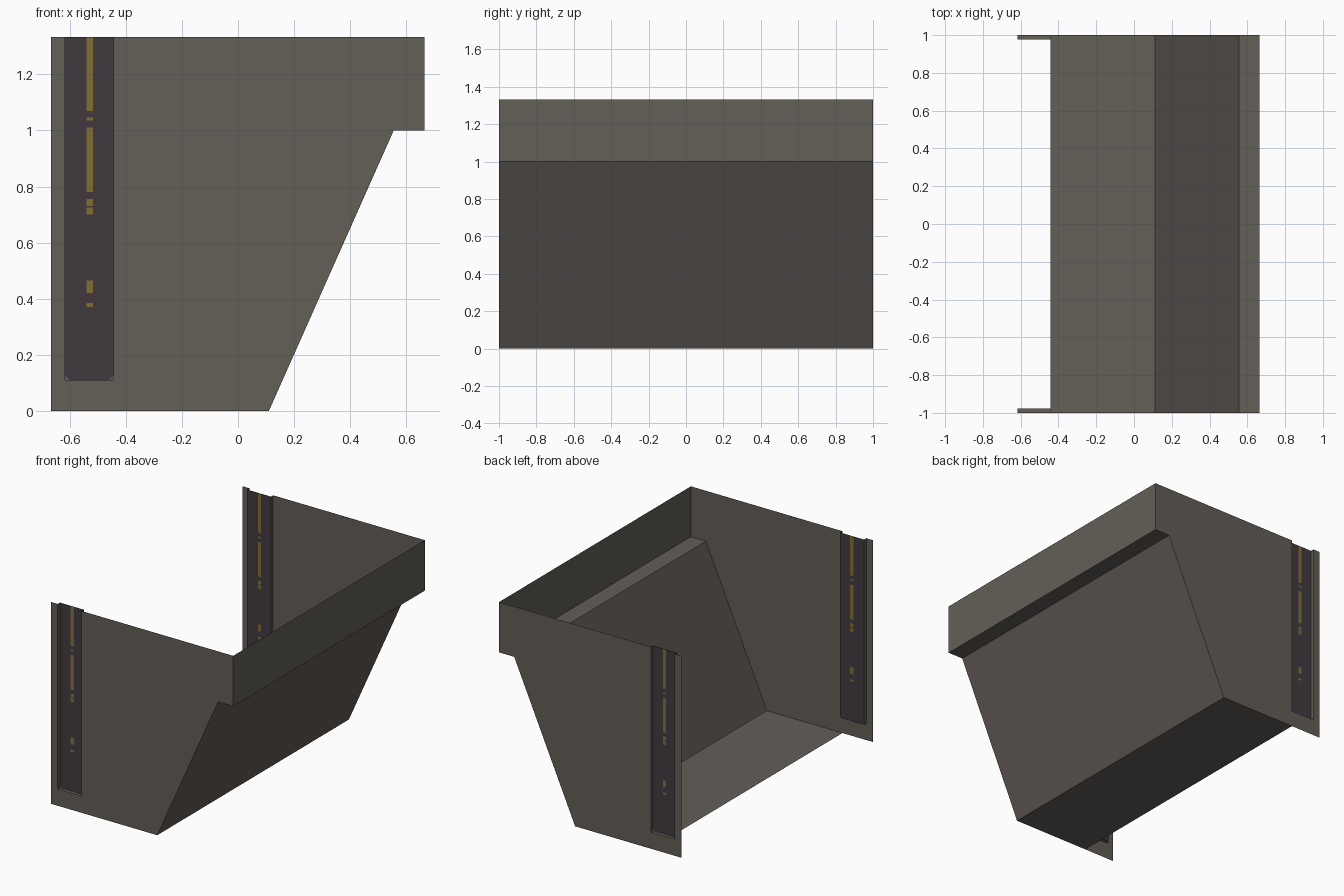
import bpy

if "Cube" in bpy.data.objects:
    bpy.data.objects.remove(bpy.data.objects["Cube"])

def mat(name, col):
    m = bpy.data.materials.new(name)
    m.diffuse_color = (*col, 1)
    m.use_nodes = True
    m.node_tree.nodes["Principled BSDF"].inputs["Base Color"].default_value = m.diffuse_color
    return m

GREY = mat("warm_grey", (0.125, 0.112, 0.095))
BROWN = mat("brown_grey", (0.115, 0.099, 0.090))
DARK = mat("dark_plum", (0.053, 0.042, 0.051))
GOLD = mat("dull_gold", (0.225, 0.155, 0.035))

def sheet(name, faces, mats):
    """Object from (corner list, material index) faces."""
    verts, polys = [], []
    for pts, _ in faces:
        polys.append(range(len(verts), len(verts) + len(pts)))
        verts += pts
    me = bpy.data.meshes.new(name)
    me.from_pydata(verts, [], [list(p) for p in polys])
    for m in mats:
        me.materials.append(m)
    for p, (_, i) in zip(me.polygons, faces):
        p.material_index = i
    ob = bpy.data.objects.new(name, me)
    bpy.context.collection.objects.link(ob)
    return ob

TOP, X0, X1 = 1.333, -0.667, 0.665      # overall outline
C0, C1, CZ, CY = -0.617, -0.443, 0.11, 0.977   # slot: left, right, bottom, inner y
S0, S1 = -0.539, -0.516                 # gold stripe

# floor, sloped front, ledge and upright rim: open sheet along y
section = [(C1, 0), (0.11, 0), (0.555, 1.0), (X1, 1.0), (X1, TOP)]
names = ["floor", "sloped_panel", "ledge", "rim"]
for n, a, b in zip(names, section, section[1:]):
    m = BROWN if n == "sloped_panel" else GREY
    sheet(n, [([(a[0], 1, a[1]), (a[0], -1, a[1]),
                (b[0], -1, b[1]), (b[0], 1, b[1])], 0)], [m])

# gold dashes, bottom to top
dashes = [(0.37, 0.385), (0.42, 0.465), (0.70, 0.725), (0.73, 0.755),
          (0.78, 1.01), (1.035, 1.046), (1.07, TOP)]

for s, side in ((-1, "front"), (1, "back")):
    def P(pts, y):
        pts = [(x, s * y, z) for x, z in pts]
        return pts if s < 0 else pts[::-1]

    def rect(x0, x1, z0, z1):
        return P([(x0, z0), (x1, z0), (x1, z1), (x0, z1)], CY)

    # end wall with the slot notched out
    outline = [(X0, 0)] + section[1:] + [(C1, TOP), (C1, CZ), (C0, CZ), (C0, TOP), (X0, TOP)]
    sheet(side + "_wall", [(P(outline, 1), 0)], [GREY])

    # slot sides and bottom
    lip = [(C0, TOP), (C0, CZ), (C1, CZ), (C1, TOP)]
    faces = []
    for a, b in zip(lip, lip[1:]):
        q = [(a[0], s, a[1]), (b[0], s, b[1]), (b[0], s * CY, b[1]), (a[0], s * CY, a[1])]
        faces.append((q if s < 0 else q[::-1], 0))
    sheet(side + "_slot_lip", faces, [GREY])

    # recessed panel with clipped lower corners and dashed stripe
    k = 0.018
    faces = [(P([(C0, CZ), (C0 + k, CZ), (C0, CZ + k)], CY), 0),
             (P([(C1 - k, CZ), (C1, CZ), (C1, CZ + k)], CY), 0),
             (P([(C0, CZ + k), (C0 + k, CZ), (S0, CZ), (S0, TOP), (C0, TOP)], CY), 1),
             (P([(S1, CZ), (C1 - k, CZ), (C1, CZ + k), (C1, TOP), (S1, TOP)], CY), 1)]
    z = CZ
    for a, b in dashes:
        faces += [(rect(S0, S1, z, a), 1), (rect(S0, S1, a, b), 2)]
        z = b
    sheet(side + "_slot_panel", faces, [GREY, DARK, GOLD])
